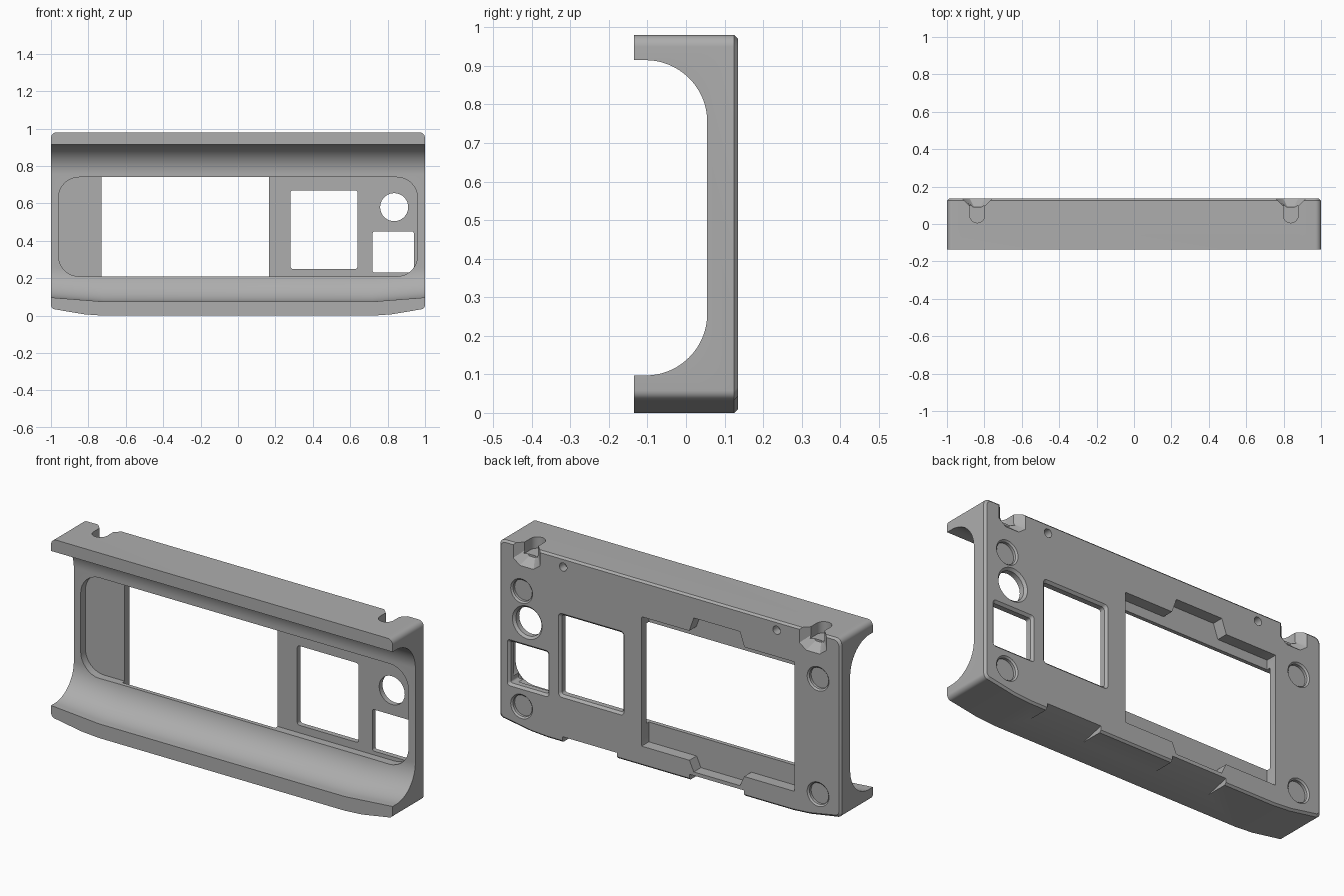
import bpy, bmesh, math

cube = bpy.data.objects.get("Cube")
if cube:
    bpy.data.objects.remove(cube)

grey = bpy.data.materials.new("plain grey")
grey.use_nodes = True
GREY = (0.42, 0.42, 0.42, 1)
grey.diffuse_color = GREY
grey.node_tree.nodes["Principled BSDF"].inputs["Base Color"].default_value = GREY

BACK, FRONT = 0.135, -0.135
OUT = 0.2  # cutters overshoot to here


def loft(name, rings):
    """Solid from matching closed rings of 3D points."""
    bm = bmesh.new()
    loops = [[bm.verts.new(p) for p in ring] for ring in rings]
    n = len(loops[0])
    for a, b in zip(loops, loops[1:]):
        for i in range(n):
            j = (i + 1) % n
            bm.faces.new((a[i], a[j], b[j], b[i]))
    bm.faces.new(loops[0])
    bm.faces.new(loops[-1])
    bmesh.ops.recalc_face_normals(bm, faces=bm.faces)
    mesh = bpy.data.meshes.new(name)
    bm.to_mesh(mesh)
    bm.free()
    obj = bpy.data.objects.new(name, mesh)
    bpy.context.collection.objects.link(obj)
    return obj


def rounded(x0, x1, z0, z1, r, seg=8):
    """Rounded rectangle in the x-z plane."""
    pts = []
    for k, (cx, cz) in enumerate([(x1 - r, z1 - r), (x0 + r, z1 - r),
                                  (x0 + r, z0 + r), (x1 - r, z0 + r)]):
        for s in range(seg + 1):
            a = (k + s / seg) * math.pi / 2
            pts.append((cx + r * math.cos(a), cz + r * math.sin(a)))
    return pts


def circle(cx, cz, r, n=40):
    return [(cx + r * math.cos(i * math.tau / n), cz + r * math.sin(i * math.tau / n))
            for i in range(n)]


def at(y, pts):
    return [(x, y, z) for x, z in pts]


def cut(cutter):
    mod = body.modifiers.new("cut", "BOOLEAN")
    mod.operation = "DIFFERENCE"
    mod.solver = "EXACT"
    mod.object = cutter
    graph = bpy.context.evaluated_depsgraph_get()
    mesh = bpy.data.meshes.new_from_object(body.evaluated_get(graph))
    body.modifiers.clear()
    body.data = mesh
    bpy.data.objects.remove(cutter)


def cut_prism(pts, y0, y1):
    cut(loft("cutter", [at(y0, pts), at(y1, pts)]))


# Outer block: rounded corners, bottom rising towards the ends, chamfered back
def outline(inset):
    h = 1 - inset
    top = rounded(-h, h, 0.3, 0.98 - inset, 0.03)[:18]
    half = []
    for s in range(9):
        a = s / 8 * math.pi / 2
        half.append((h - 0.025 + 0.025 * math.sin(a), 0.058 + inset - 0.025 * math.cos(a)))
    low = [(0.72, inset), (0.82, 0.007 + inset)] + half
    return top + [(-x, z) for x, z in reversed(low)] + low


body = loft("front_panel", [at(FRONT, outline(0)), at(BACK - 0.01, outline(0)),
                            at(BACK, outline(0.01))])

# Front cove, its lower edge following the bottom
R, CY = 0.16, -0.105


def cove(x, low):
    arc = [i / 24 * math.pi / 2 for i in range(25)]
    upper = [(x, CY + R * math.sin(a), 0.915 - R + R * math.cos(a)) for a in arc]
    lower = [(x, CY + R * math.cos(a), low + R - R * math.sin(a)) for a in arc]
    return [(x, -OUT, 0.915)] + upper + lower + [(x, -OUT, low)]


cut(loft("cutter", [cove(-1.1, 0.105), cove(-0.72, 0.075), cove(0.72, 0.075), cove(1.1, 0.105)]))

# Shallow front recess behind the cove
PLATE = 0.095
cut_prism(rounded(-0.96, 0.96, 0.21, 0.74, 0.11), -OUT, PLATE)

# Display pocket from the back, with a cable notch above and below
cut_prism(rounded(-0.73, 0.165, 0.105, 0.79, 0.004, 2), 0.075, OUT)
for edge, tip in ((0.78, 0.865), (0.115, 0.05)):
    cut_prism([(-0.11, edge), (-0.14, tip), (-0.41, tip), (-0.44, edge)], 0.075, OUT)


# Windows through the plate, with chamfered back edges
def window(shape):
    grow = 0.012
    cut(loft("cutter", [at(0.06, shape(0)), at(BACK - grow, shape(0)),
                        at(BACK, shape(grow)), at(BACK + 0.01, shape(grow))]))


window(lambda g: rounded(0.28 - g, 0.64 + g, 0.25 - g, 0.67 + g, 0.014 + g / 2))
window(lambda g: rounded(0.72 - g, 0.94 + g, 0.23 - g, 0.45 + g, 0.01 + g / 2))
window(lambda g: circle(0.835, 0.58, 0.075 + g))

for side in (-1, 1):
    # Round magnet seats and small screw holes on the back
    for z in (0.738, 0.127):
        cut(loft("cutter", [at(0.113, circle(side * 0.868, z, 0.056)),
                            at(BACK - 0.008, circle(side * 0.868, z, 0.056)),
                            at(BACK + 0.002, circle(side * 0.868, z, 0.066))]))
    cut_prism(circle(side * 0.625, 0.93, 0.022, 20), 0.09, OUT)

    # Hanging slots in the top: round-ended channel with a flared mouth
    slot = [(0.04, OUT), (-0.04, OUT)]
    slot += [(-0.04 * math.cos(i * math.pi / 12), 0.046 - 0.04 * math.sin(i * math.pi / 12))
             for i in range(13)]
    cut(loft("cutter", [[(side * 0.838 + x, y, z) for x, y in slot] for z in (0.92, 1.05)]))

    def mouth(y, w, low):
        c = side * 0.838
        return at(y, [(c - w, 1.05), (c - w, low + 0.03), (c - w / 2, low),
                      (c + w / 2, low), (c + w, low + 0.03), (c + w, 1.05)])
    cut(loft("cutter", [mouth(0.09, 0.034, 0.91), mouth(BACK + 0.001, 0.08, 0.87)]))

# Wedge-shaped clip slots in the underside
for x0, x1 in ((0.31, 0.63), (-0.435, -0.115)):
    cut(loft("cutter", [[(x, 0.0, -0.002), (x, BACK + 0.02, 0.036), (x, BACK + 0.02, -0.05),
                         (x, 0.0, -0.05)] for x in (x0, x1)]))

body.data.materials.clear()
body.data.materials.append(grey)
for p in body.data.polygons:
    p.material_index = 0
bpy.context.view_layer.objects.active = body
body.select_set(True)
bpy.ops.object.shade_smooth_by_angle(angle=math.radians(30))
